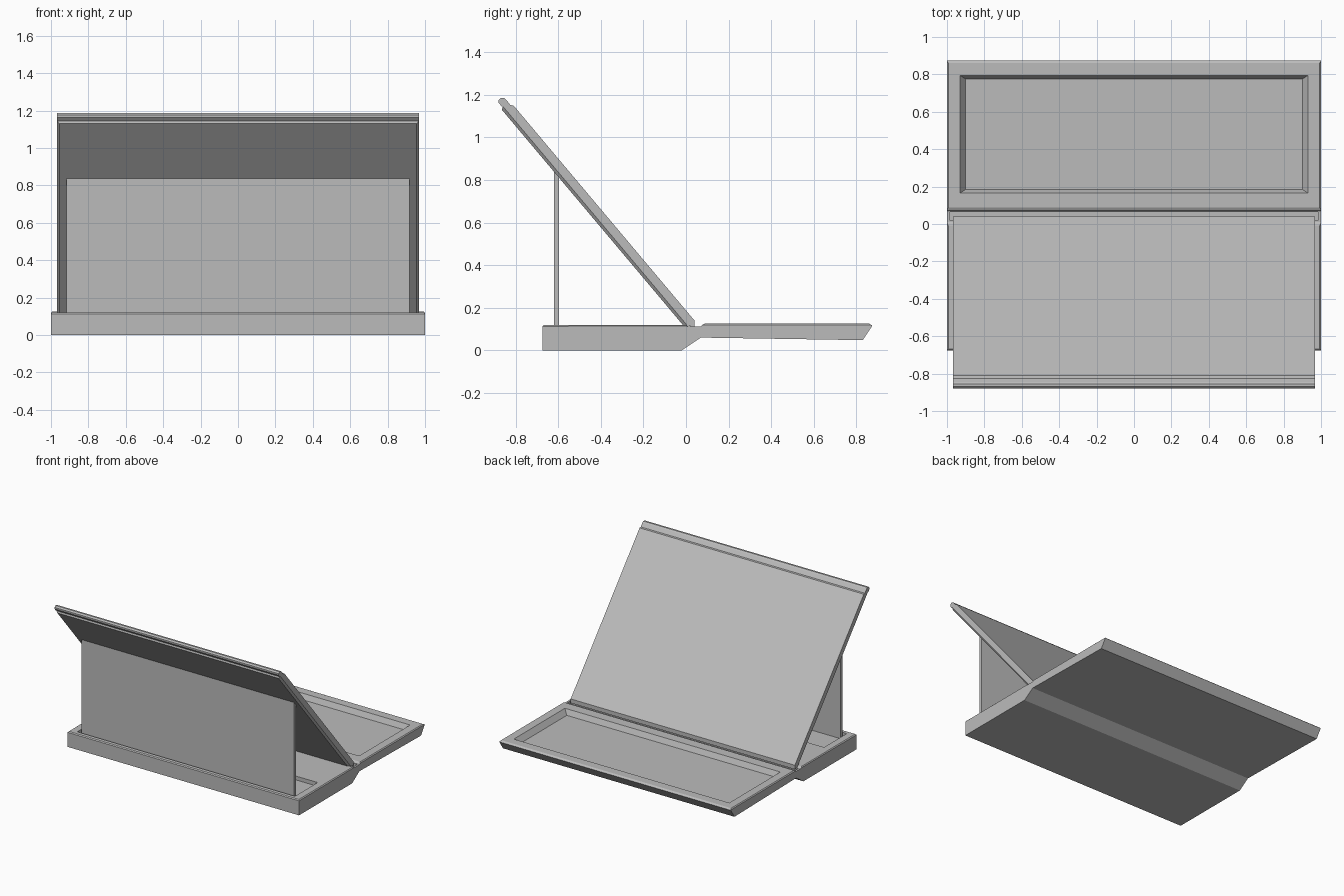
import bpy
import bmesh

cube = bpy.data.objects.get("Cube")
if cube:
    bpy.data.objects.remove(cube, do_unlink=True)

grey = bpy.data.materials.new("plain grey")
grey.use_nodes = True
grey.diffuse_color = (0.5, 0.5, 0.5, 1)
grey.node_tree.nodes["Principled BSDF"].inputs["Base Color"].default_value = (0.5, 0.5, 0.5, 1)


def prism(name, points, bevel_above=None):
    """Loft a (y, z, half width) outline between its two mirrored ends."""
    bm = bmesh.new()
    ends = [[bm.verts.new((side * w, y, z)) for y, z, w in points] for side in (-1, 1)]
    for end in ends:
        bm.faces.new(end)
    for i in range(len(points)):
        j = (i + 1) % len(points)
        bm.faces.new((ends[0][i], ends[0][j], ends[1][j], ends[1][i]))
    bmesh.ops.recalc_face_normals(bm, faces=bm.faces)
    if bevel_above is not None:
        edges = [e for e in bm.edges if all(v.co.z > bevel_above for v in e.verts)]
        bmesh.ops.bevel(bm, geom=edges, offset=0.007, segments=1, affect='EDGES')
    mesh = bpy.data.meshes.new(name)
    bm.to_mesh(mesh)
    bm.free()
    mesh.materials.append(grey)
    obj = bpy.data.objects.new(name, mesh)
    bpy.context.collection.objects.link(obj)
    return obj


def constant(points, width):
    return [(y, z, width) for y, z in points]


def cut(target, points):
    cutter = prism("cutter", points)
    cutter.hide_render = True
    mod = target.modifiers.new("recess", 'BOOLEAN')
    mod.operation = 'DIFFERENCE'
    mod.solver = 'EXACT'
    mod.object = cutter
    bpy.context.view_layer.objects.active = target
    bpy.ops.object.modifier_apply(modifier=mod.name)
    bpy.data.objects.remove(cutter, do_unlink=True)


# Base: deep front block, hinge neck and thinner rear tray
base = prism("base", constant([
    (-0.675, 0), (-0.02, 0), (0.07, 0.06), (0.83, 0.048), (0.875, 0.115), (0.868, 0.125),
    (0.08, 0.125), (0.07, 0.112), (0.01, 0.112), (0, 0.12), (-0.675, 0.12)], 1), 0.119)

# Tray recess with sloping walls
cut(base, [(0.155, 0.145, 0.945), (0.805, 0.145, 0.945), (0.775, 0.085, 0.9), (0.185, 0.085, 0.9)])
# Shallow seat for the support panel
cut(base, constant([(-0.64, 0.2), (-0.36, 0.2), (-0.36, 0.09), (-0.64, 0.09)], 0.94))
# Slot for the lower edge of the lid
cut(base, constant([(0.02, 0.2), (0.064, 0.2), (0.064, 0.09), (0.02, 0.09)], 0.985))

# Leaning lid with a rounded lip along the top
prism("lid", constant([
    (0.005, 0.118), (0.04, 0.108), (0.04, 0.14), (-0.81, 1.15), (-0.825, 1.152),
    (-0.845, 1.178), (-0.855, 1.186), (-0.87, 1.186), (-0.88, 1.175), (-0.88, 1.163),
    (-0.865, 1.145), (-0.86, 1.146)], 0.968))

# Chamfered underside of the lid
prism("lid_underside", [
    (0.005, 0.118, 0.968), (-0.86, 1.146, 0.968), (-0.865, 1.13, 0.955), (-0.012, 0.116, 0.955)])

# Upright panel holding up the lid
prism("support_panel", constant([
    (-0.619, 0.09), (-0.597, 0.09), (-0.597, 0.815), (-0.619, 0.838)], 0.917))
